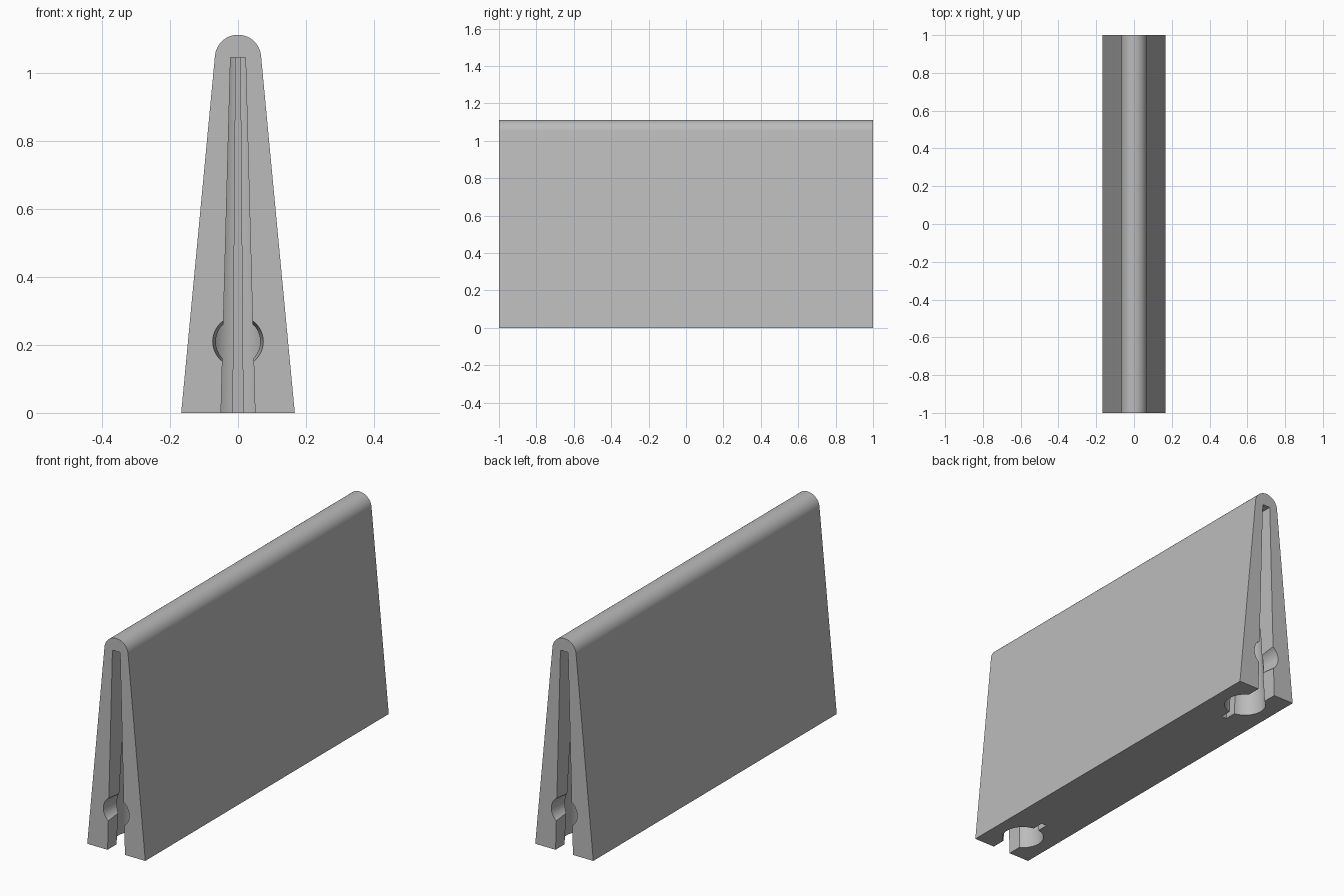
import bpy, bmesh, math
from mathutils import Matrix, Vector

default = bpy.data.objects.get("Cube")
if default:
    bpy.data.objects.remove(default, do_unlink=True)

HALF_LEN = 1.0
TOP_Z, TOP_R = 1.044, 0.068      # centre and radius of the rounded ridge
BASE_W = 0.167                   # half width of the foot
BORE_Y = -0.84                   # centre of the upright bore near each end
SLOT_TOP = 1.045

grey = bpy.data.materials.new("light_grey")
grey.use_nodes = True
colour = (0.5, 0.5, 0.5, 1)
grey.diffuse_color = colour
grey.node_tree.nodes["Principled BSDF"].inputs["Base Color"].default_value = colour


def finish(name, bm):
    bmesh.ops.recalc_face_normals(bm, faces=bm.faces)
    mesh = bpy.data.meshes.new(name)
    bm.to_mesh(mesh)
    bm.free()
    mesh.materials.append(grey)
    obj = bpy.data.objects.new(name, mesh)
    bpy.context.collection.objects.link(obj)
    return obj


def loft(name, lower, upper):
    """Closed solid between two matching outlines."""
    bm = bmesh.new()
    a = [bm.verts.new(p) for p in lower]
    b = [bm.verts.new(p) for p in upper]
    bm.faces.new(a)
    bm.faces.new(b)
    n = len(a)
    for i in range(n):
        j = (i + 1) % n
        bm.faces.new((a[i], a[j], b[j], b[i]))
    return finish(name, bm)


# Tapered body with a rounded ridge
slope = math.atan((BASE_W - TOP_R) / TOP_Z)
steps = 32
profile = [(-BASE_W, 0), (BASE_W, 0)]
for i in range(steps + 1):
    t = slope + (math.pi - 2 * slope) * i / steps
    profile.append((TOP_R * math.cos(t), TOP_Z + TOP_R * math.sin(t)))
body = loft("tapered_body",
            [(x, -HALF_LEN, z) for x, z in profile],
            [(x, HALF_LEN, z) for x, z in profile])


# Keyhole outline: mouth, round bore and narrow relief slit, shrinking upwards
def keyhole(z):
    s = 1 - 0.56 * z / SLOT_TOP
    mouth, bore, slit = 0.05 * s, 0.1 * s, 0.015 * s
    start = math.asin(mouth / bore)
    end = math.pi - math.asin(slit / bore)
    half = [(mouth, -0.25)]
    for i in range(25):
        t = start + (end - start) * i / 24
        half.append((bore * math.sin(t), -bore * math.cos(t)))
    half.append((slit, 0.16 * s))
    outline = half + [(-x, y) for x, y in reversed(half)]
    return [Vector((x, BORE_Y + y, z)) for x, y in outline]


def cut(cutter):
    cutter.hide_render = True
    mod = body.modifiers.new("cut", "BOOLEAN")
    mod.operation = "DIFFERENCE"
    mod.solver = "EXACT"
    mod.object = cutter
    bpy.context.view_layer.objects.active = body
    bpy.ops.object.modifier_apply(modifier=mod.name)
    bpy.data.objects.remove(cutter, do_unlink=True)


# The same slot and round socket at both ends
for angle in (0, math.pi):
    turn = Matrix.Rotation(angle, 4, "Z")
    cut(loft("slot_cutter",
             [turn @ p for p in keyhole(-0.05)],
             [turn @ p for p in keyhole(SLOT_TOP)]))

    bm = bmesh.new()
    bmesh.ops.create_cone(bm, cap_ends=True, segments=48,
                          radius1=0.06, radius2=0.078, depth=0.2,
                          matrix=turn @ Matrix.Translation((0, -0.94, 0.21))
                          @ Matrix.Rotation(math.pi / 2, 4, "X"))
    cut(finish("socket_cutter", bm))

# Smooth the curved walls, keep the edges sharp
bpy.ops.object.select_all(action="DESELECT")
body.select_set(True)
bpy.context.view_layer.objects.active = body
bpy.ops.object.shade_smooth_by_angle(angle=math.radians(30))
